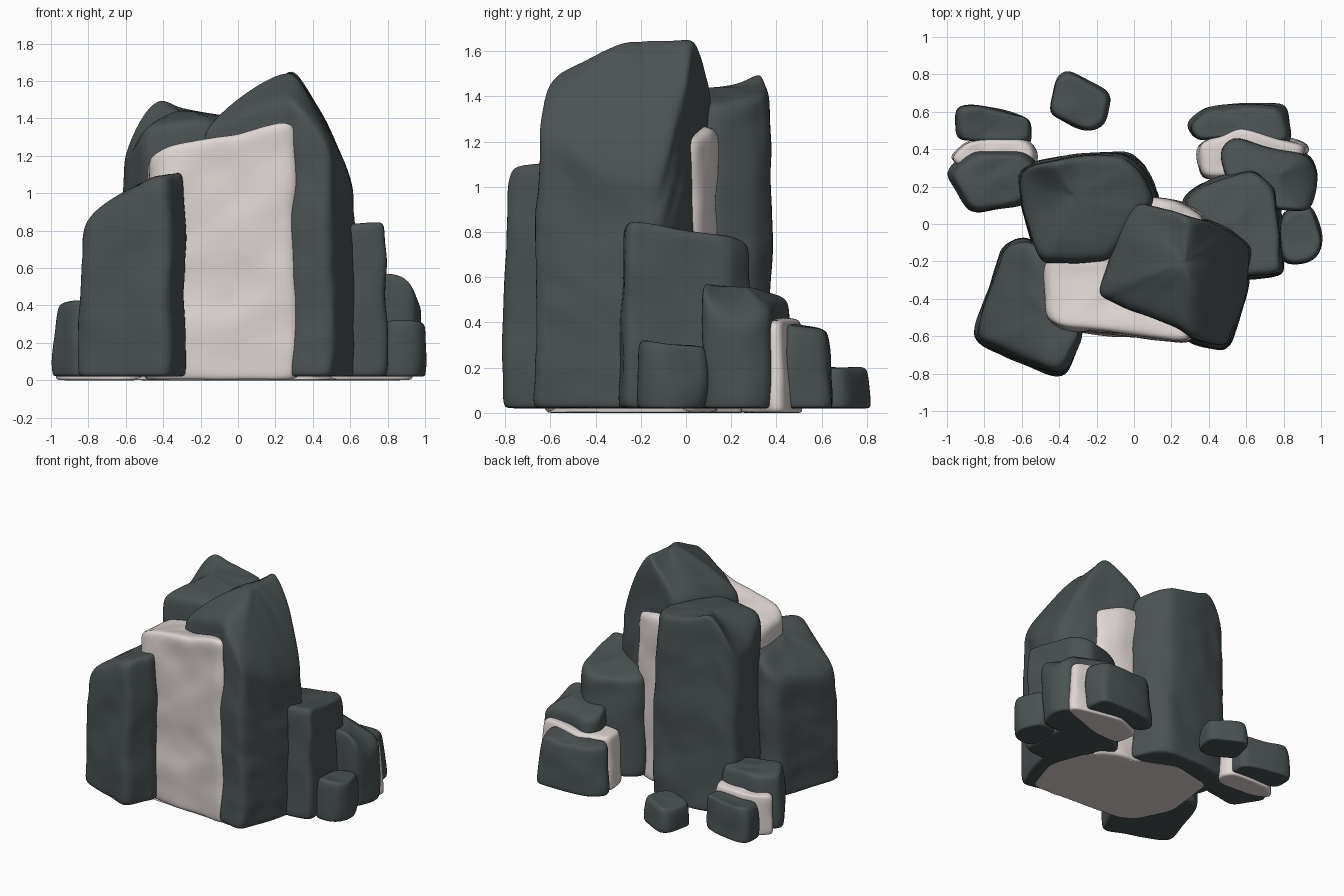
import bpy
import bmesh
from mathutils import Vector, noise

default_cube = bpy.data.objects.get("Cube")
if default_cube:
    bpy.data.objects.remove(default_cube, do_unlink=True)


def make_material(name, colour):
    material = bpy.data.materials.new(name)
    material.use_nodes = True
    material.diffuse_color = colour
    shader = material.node_tree.nodes["Principled BSDF"]
    shader.inputs["Base Color"].default_value = colour
    shader.inputs["Roughness"].default_value = 0.9
    return material


slate = make_material("dark slate", (.07, .085, .085, 1))
chalk = make_material("pale chalk", (.73, .67, .65, 1))

SPACING = .09


def resample(corners):
    """Split every side of the outline into short, even steps."""
    points = []
    for index, start in enumerate(corners):
        end = corners[(index + 1) % len(corners)]
        steps = max(1, round((end - start).to_2d().length / SPACING))
        points += [start.lerp(end, step / steps) for step in range(steps)]
    return points


def rock(name, material, peak, outline, tilt=(0, 0), taper=.06, base=.02, rough=.02):
    """Rounded stone pillar: outline corners may carry their own top height,
    otherwise the top is a tilted plane through the peak."""
    peak = Vector(peak)
    corners = []
    for corner in outline:
        if len(corner) == 2:
            dx, dy = corner[0] - peak.x, corner[1] - peak.y
            corner = (*corner, peak.z + dx * tilt[0] + dy * tilt[1])
        corners.append(Vector(corner))
    points = resample(corners)
    highest = max(point.z for point in points)
    levels = max(2, round((highest - base) / SPACING))

    # Rings run from the underside, up the wall, then in over the top
    rings = [[(p, .9, base) for p in points]]
    for level in range(levels + 1):
        t = level / levels
        rings.append([(p, 1 - taper * t * t, base + (p.z - .025 - base) * t)
                      for p in points])
    for s in (.9, .65, .35, .1):
        rings.append([(p, s * (1 - taper), peak.z + (p.z - peak.z) * s ** 1.5)
                      for p in points])

    bm = bmesh.new()
    made = []
    for ring in rings:
        row = []
        for p, s, z in ring:
            co = Vector((peak.x + (p.x - peak.x) * s, peak.y + (p.y - peak.y) * s, z))
            bump = noise.noise_vector(co * 4 + peak * 7) * rough
            bump += noise.noise_vector(co * 10) * rough * .7
            if z <= base:
                bump.z = 0
            row.append(bm.verts.new(co + bump))
        made.append(row)
    count = len(points)
    for lower, upper in zip(made, made[1:]):
        for i in range(count):
            j = (i + 1) % count
            bm.faces.new((lower[i], lower[j], upper[j], upper[i]))
    bm.faces.new(made[0][::-1])
    bm.faces.new(made[-1])
    bmesh.ops.recalc_face_normals(bm, faces=bm.faces)
    for face in bm.faces:
        face.smooth = True

    mesh = bpy.data.meshes.new(name)
    bm.to_mesh(mesh)
    bm.free()
    mesh.materials.append(material)
    obj = bpy.data.objects.new(name, mesh)
    bpy.context.collection.objects.link(obj)
    rounding = obj.modifiers.new("rounding", 'SUBSURF')
    rounding.levels = rounding.render_levels = 2


# Main pillars
rock("tall_pillar", slate, (.28, -.2, 1.64),
     [(-.21, -.38, 1.34), (0, -.47, 1.44), (.22, -.56, 1.5), (.33, -.64, 1.48),
      (.5, -.68, 1.26), (.59, -.42, 1.12), (.64, -.12, 1.0), (.54, -.05, 1.25),
      (.42, .02, 1.48), (.3, .04, 1.7), (.15, .09, 1.56), (0, .13, 1.43),
      (-.13, -.13, 1.4)], taper=.03)
rock("back_pillar", slate, (-.32, .14, 1.44),
     [(-.5, -.22, 1.36), (-.13, -.22, 1.4), (.05, 0, 1.4), (.14, .13, 1.37),
      (.07, .3, 1.39), (-.04, .38, 1.42), (-.34, .37, 1.46), (-.44, .35, 1.54),
      (-.56, .33, 1.4), (-.63, .27, 1.22), (-.6, .05, 1.2)], taper=.06)
rock("front_pillar", slate, (-.48, -.48, 1.08),
     [(-.87, -.6, .82), (-.82, -.65, .88), (-.43, -.81, 1.1), (-.36, -.81, 1.11),
      (-.27, -.6, 1.12), (-.4, -.2, 1.1), (-.58, -.06, 1.02), (-.7, -.1, .92)],
     taper=.07)
rock("side_pillar", slate, (.55, 0, .8),
     [(.3, -.1), (.58, -.3), (.8, -.28), (.79, -.05), (.77, .2), (.63, .31),
      (.35, .22), (.25, .14)], tilt=(.08, -.14))

# Pale core between the pillars, and the sheet beneath them
rock("pale_core", chalk, (-.1, -.25, 1.27),
     [(-.5, -.2, 1.18), (-.49, -.5, 1.2), (-.4, -.56, 1.26), (0, -.6, 1.33),
      (.3, -.64, 1.42), (.42, -.4, 1.2), (.38, .06, 1.22), (.22, .13, 1.27),
      (.02, .15, 1.27)], taper=.02, base=0)
rock("pale_base", chalk, (0, -.15, .04),
     [(-.57, -.25), (-.45, -.5), (-.35, -.57), (.44, -.62), (.54, -.3), (.42, 0),
      (.1, .13), (-.2, .27), (-.52, .2)], base=0, rough=.005)

# Right cluster
rock("right_small_rock", slate, (.89, -.06, .31),
     [(.78, -.22), (.9, -.22), (.97, -.19), (1.01, -.1), (.96, .09), (.9, .1),
      (.78, .07)], tilt=(0, -.1))
rock("right_middle_rock", slate, (.76, .25, .55),
     [(.5, .2, .55), (.75, .07, .59), (.88, .07, .59), (.94, .08, .52),
      (.99, .25, .4), (.95, .37, .44), (.52, .48, .52), (.44, .4, .52)], taper=.03)
rock("right_pale_layer", chalk, (.6, .4, .41),
     [(.32, .42), (.35, .23), (.55, .24), (.93, .36), (.93, .43), (.55, .52)],
     base=0)
rock("right_back_rock", slate, (.58, .53, .385),
     [(.32, .44), (.55, .46), (.86, .42), (.82, .64), (.38, .63), (.27, .53)],
     tilt=(0, -.18))

# Left cluster
rock("left_rock", slate, (-.77, .24, .42),
     [(-.87, .05), (-.57, .1), (-.51, .34), (-.6, .39), (-.86, .41), (-1.01, .28)],
     taper=.1)
rock("left_pale_layer", chalk, (-.75, .38, .3),
     [(-1, .34), (-.9, .28), (-.55, .28), (-.5, .36), (-.54, .46), (-.9, .46)],
     base=0)
rock("left_back_rock", slate, (-.76, .53, .27),
     [(-.95, .44), (-.54, .42), (-.54, .57), (-.86, .65), (-.96, .63)])

# Loose stone at the back
rock("loose_rock", slate, (-.28, .65, .2),
     [(-.46, .59), (-.24, .48), (-.16, .53), (-.11, .7), (-.36, .83), (-.42, .79)])
